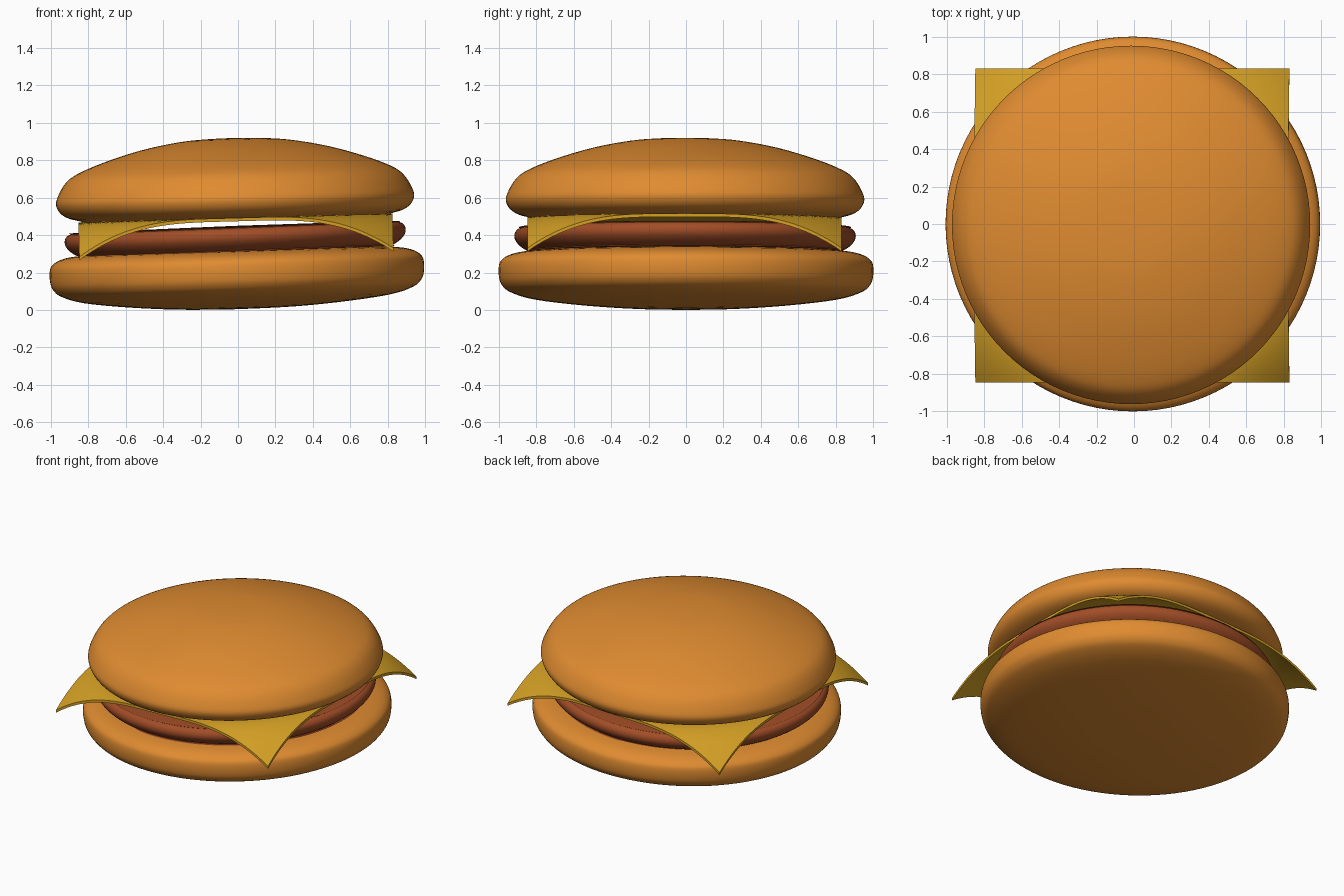
import bpy, bmesh, math
from mathutils import Matrix

cube = bpy.data.objects.get("Cube")
if cube:
    bpy.data.objects.remove(cube, do_unlink=True)


def material(name, rgb):
    m = bpy.data.materials.new(name)
    m.use_nodes = True
    m.diffuse_color = (*rgb, 1)
    m.node_tree.nodes["Principled BSDF"].inputs["Base Color"].default_value = (*rgb, 1)
    return m


def finish(bm, name, mat, tilt, center_y):
    """Tip the part up towards +x and make it a smooth-shaded object."""
    bm.transform(Matrix.Translation((0, center_y, 0)) @ Matrix.Rotation(-math.radians(tilt), 4, 'Y'))
    bmesh.ops.recalc_face_normals(bm, faces=bm.faces)
    mesh = bpy.data.meshes.new(name)
    bm.to_mesh(mesh)
    bm.free()
    mesh.materials.append(mat)
    obj = bpy.data.objects.new(name, mesh)
    bpy.context.collection.objects.link(obj)
    bpy.ops.object.select_all(action='DESELECT')
    bpy.context.view_layer.objects.active = obj
    obj.select_set(True)
    bpy.ops.object.shade_smooth_by_angle(angle=math.radians(40))
    return obj


def smooth_profile(points, steps=4):
    """Catmull-Rom curve through the points, with the ends held."""
    p = [points[0], *points, points[-1]]
    out = []
    for a, b, c, d in zip(p, p[1:], p[2:], p[3:]):
        for s in range(steps):
            t = s / steps
            out.append([b[k] + t * ((c[k] - a[k]) + t * ((2*a[k] - 5*b[k] + 4*c[k] - d[k])
                        + t * (3*b[k] - a[k] - 3*c[k] + d[k]))) / 2 for k in (0, 1)])
    return out + [points[-1]]


def turned(name, points, mat, tilt, center_y=0.0):
    """Lathe a (radius, height) profile around z."""
    bm = bmesh.new()
    verts = [bm.verts.new((max(r, 0), 0, z)) for r, z in smooth_profile(points)]
    edges = [bm.edges.new(pair) for pair in zip(verts, verts[1:])]
    bmesh.ops.spin(bm, geom=verts + edges, cent=(0, 0, 0), axis=(0, 0, 1),
                   angle=math.tau, steps=96, use_duplicate=False)
    bmesh.ops.remove_doubles(bm, verts=bm.verts, dist=0.0005)
    return finish(bm, name, mat, tilt, center_y)


bun = material("toasted bun", (0.74, 0.26, 0.03))
meat = material("grilled meat", (0.36, 0.075, 0.02))
cheese = material("yellow cheese", (0.66, 0.35, 0.018))

# Bottom bun: rounded disc with a gently bowed base
turned("bottom_bun", [(0, .004), (.3, .01), (.58, .03), (.82, .06), (.94, .097), (.985, .135),
                      (1, .18), (1, .235), (.985, .268), (.94, .295), (.86, .311),
                      (.7, .317), (0, .317)], bun, 1.7)

# Patty
turned("patty", [(0, .31), (.78, .31), (.84, .318), (.885, .345), (.91, .38), (.908, .415),
                 (.88, .437), (.8, .445), (0, .45)], meat, 2.2, -.005)

# Cheese slice: square sheet whose corners droop past the patty
bm = bmesh.new()
bmesh.ops.create_grid(bm, x_segments=40, y_segments=40, size=.84)
for v in bm.verts:
    overhang = max(0, v.co.xy.length - .85)
    v.co.z = .492 - 1.3 * overhang ** 1.8
bmesh.ops.recalc_face_normals(bm, faces=bm.faces)
lower = bmesh.ops.extrude_face_region(bm, geom=bm.faces[:], use_keep_orig=True)["geom"]
for v in lower:
    if isinstance(v, bmesh.types.BMVert):
        v.co.z -= .018
finish(bm, "cheese_slice", cheese, 1.6, -.008)

# Top bun: low dome with a rounded shoulder
turned("top_bun", [(0, .482), (.7, .485), (.85, .5), (.925, .53), (.957, .58), (.947, .63),
                   (.905, .7), (.84, .748), (.7, .805), (.5, .865), (.3, .903), (.15, .916),
                   (0, .92)], bun, 1.5, -.005)
